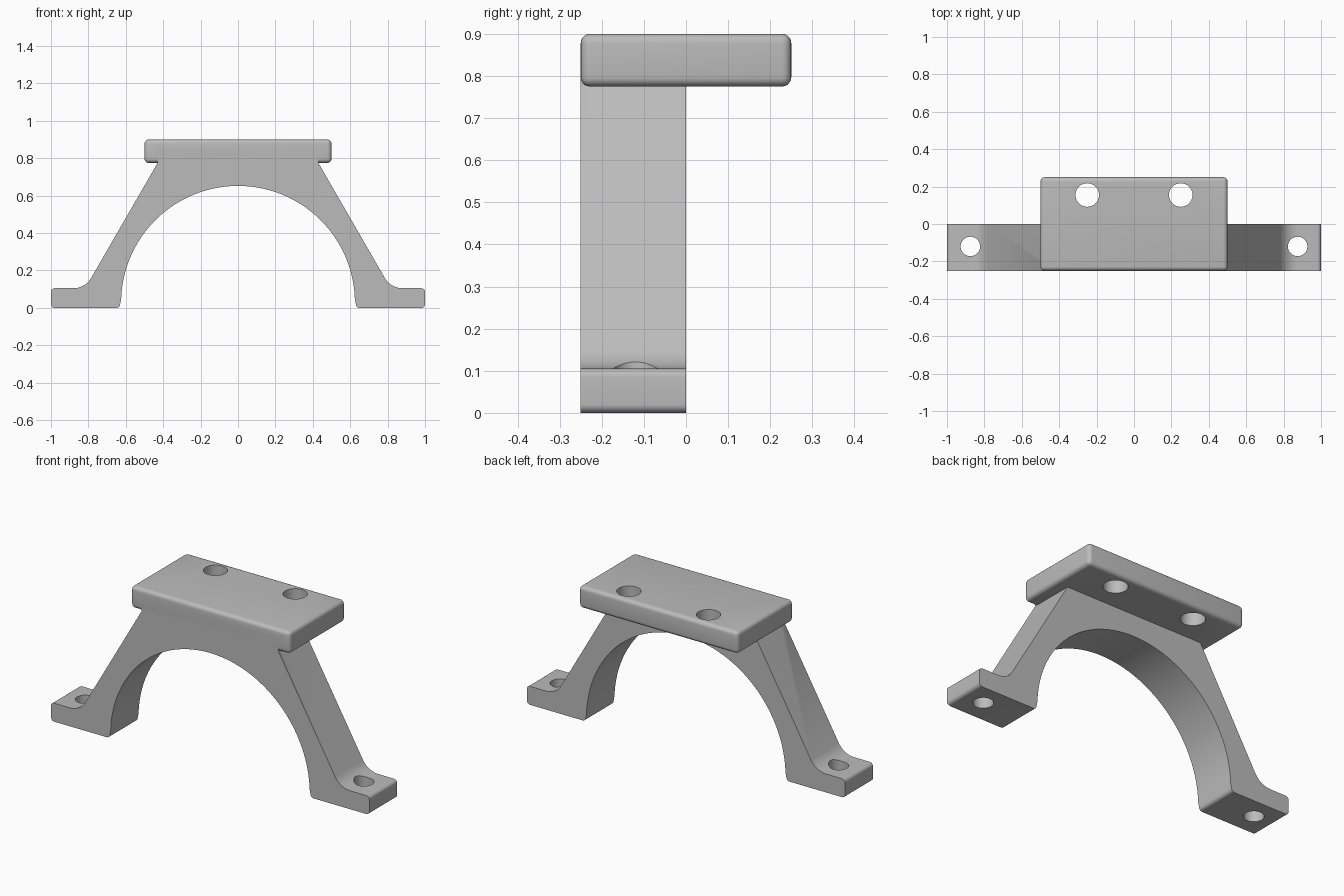
import bpy
import bmesh
from math import cos, sin, radians, pi

if "Cube" in bpy.data.objects:
    bpy.data.objects.remove(bpy.data.objects["Cube"], do_unlink=True)

FRONT = -0.25
PLATE_LOW, TOP = 0.775, 0.9

grey = bpy.data.materials.new("plain_grey")
grey.use_nodes = True
grey.diffuse_color = (0.5, 0.5, 0.5, 1)
grey.node_tree.nodes["Principled BSDF"].inputs["Base Color"].default_value = (0.5, 0.5, 0.5, 1)


def add_object(name, bm):
    bmesh.ops.recalc_face_normals(bm, faces=bm.faces)
    mesh = bpy.data.meshes.new(name)
    bm.to_mesh(mesh)
    bm.free()
    mesh.materials.append(grey)
    obj = bpy.data.objects.new(name, mesh)
    bpy.context.collection.objects.link(obj)
    return obj


def arc(cx, cz, r, start, end, steps):
    angles = [radians(start + (end - start) * i / steps) for i in range(steps + 1)]
    return [(cx + r * cos(a), cz + r * sin(a)) for a in angles]


def combine(target, other, operation):
    mod = target.modifiers.new(operation, 'BOOLEAN')
    mod.operation = operation
    mod.solver = 'EXACT'
    mod.object = other
    bpy.context.view_layer.objects.active = target
    bpy.ops.object.modifier_apply(modifier=mod.name)
    bpy.data.objects.remove(other, do_unlink=True)


def cylinder_cutter(x, y, z, r, depth):
    bm = bmesh.new()
    bmesh.ops.create_cone(bm, cap_ends=True, segments=48, radius1=r, radius2=r, depth=depth)
    bmesh.ops.translate(bm, verts=bm.verts, vec=(x, y, z))
    cutter = add_object("hole_cutter", bm)
    cutter.hide_render = True
    return cutter


# Arched bracket: half outline with sloped leg, fillet and rounded foot
foot, edge = 0.105, 0.02
fillet = 0.11
corner_x = 0.43 + (PLATE_LOW - foot) / math_slope if (math_slope := 3 ** 0.5) else 0
fillet_x = corner_x + fillet * 3 ** -0.5
half = [(0.43, 0.85), (0.43, PLATE_LOW)]
half += arc(fillet_x, foot + fillet, fillet, 210, 270, 12)
half += arc(1 - edge, foot - edge, edge, 90, 0, 6)
half += arc(1 - edge, edge, edge, 0, -90, 6)
half += arc(0.63 + edge, edge, edge, 270, 180, 6)
half += arc(0, 0.027, 0.625, 2, 90, 44)
outline = half + [(-x, z) for x, z in reversed(half[:-1])]

bm = bmesh.new()
face = bm.faces.new([bm.verts.new((x, FRONT, z)) for x, z in outline])
side = bmesh.ops.extrude_face_region(bm, geom=[face])
moved = [v for v in side["geom"] if isinstance(v, bmesh.types.BMVert)]
bmesh.ops.translate(bm, verts=moved, vec=(0, -FRONT, 0))
bracket = add_object("mounting_bracket", bm)

# Rounded top plate, flush with the bracket's front
bm = bmesh.new()
bmesh.ops.create_cube(bm, size=1)
bmesh.ops.scale(bm, verts=bm.verts, vec=(1, 0.5, TOP - PLATE_LOW))
bmesh.ops.translate(bm, verts=bm.verts, vec=(0, 0, (TOP + PLATE_LOW) / 2))
bmesh.ops.bevel(bm, geom=bm.edges[:], offset=0.022, segments=5, profile=0.5, affect='EDGES')
combine(bracket, add_object("top_plate", bm), 'UNION')

# Bolt holes through the plate and feet
for s in (-1, 1):
    combine(bracket, cylinder_cutter(s * 0.25, 0.155, 0.84, 0.063, 0.3), 'DIFFERENCE')
    combine(bracket, cylinder_cutter(s * 0.875, -0.12, 0.1, 0.052, 0.4), 'DIFFERENCE')

# Smooth curves with crisp edges
bpy.ops.object.select_all(action='DESELECT')
bracket.select_set(True)
bpy.context.view_layer.objects.active = bracket
bpy.ops.object.shade_smooth_by_angle(angle=radians(30))
